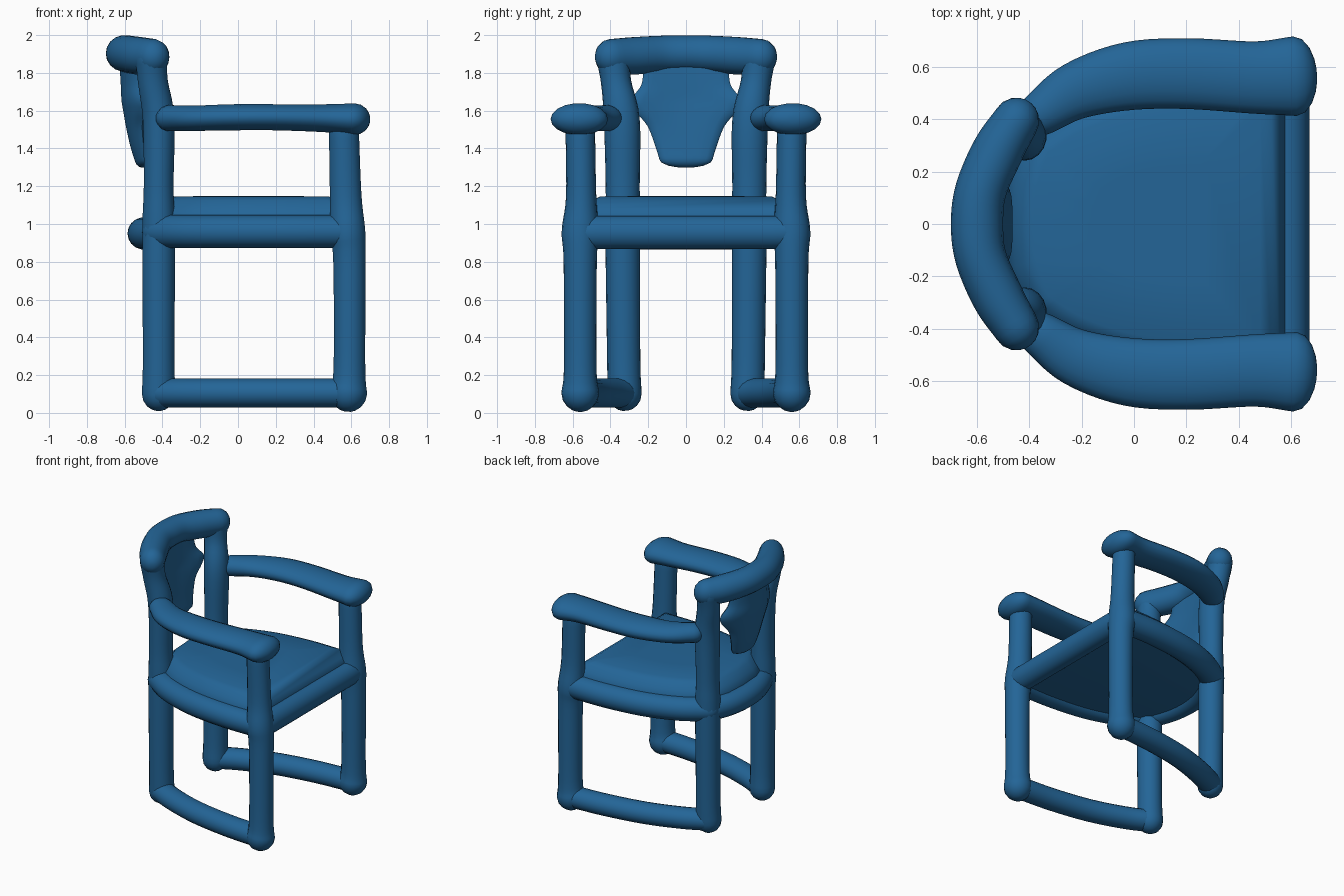
import bpy, bmesh, math
from mathutils import Vector

if "Cube" in bpy.data.objects:
    bpy.data.objects.remove(bpy.data.objects["Cube"], do_unlink=True)

blue = bpy.data.materials.new("blue")
blue.use_nodes = True
blue.diffuse_color = (0.017, 0.13, 0.31, 1)
blue.node_tree.nodes["Principled BSDF"].inputs["Base Color"].default_value = blue.diffuse_color

X, Z = Vector((1, 0, 0)), Vector((0, 0, 1))
SIDES = 18


def finish(name, bm):
    bmesh.ops.recalc_face_normals(bm, faces=bm.faces)
    mesh = bpy.data.meshes.new(name)
    bm.to_mesh(mesh)
    bm.free()
    mesh.materials.append(blue)
    mesh.shade_smooth()
    mesh.set_sharp_from_angle(angle=math.radians(45))
    obj = bpy.data.objects.new(name, mesh)
    bpy.context.collection.objects.link(obj)


def spline(knots, steps=5):
    """Smooth path through knots; position and radii are blended together."""
    k = [Vector(p) for p in knots]
    k = [k[0] * 2 - k[1]] + k + [k[-1] * 2 - k[-2]]
    out = []
    for a, b, c, d in zip(k, k[1:], k[2:], k[3:]):
        for i in range(steps):
            t = i / steps
            out.append((b * 2 + (c - a) * t + (a * 2 - b * 5 + c * 4 - d) * t * t
                        + (b * 3 - a - c * 3 + d) * t ** 3) / 2)
    return out + [k[-2]]


def loft(bm, rings):
    loops = [[bm.verts.new(p) for p in ring] for ring in rings]
    for lo, hi in zip(loops, loops[1:]):
        n = len(lo)
        for i in range(n):
            bm.faces.new((lo[i], lo[(i + 1) % n], hi[(i + 1) % n], hi[i]))
    bm.faces.new(loops[0])
    bm.faces.new(loops[-1])


def sweep(name, knots, ref=Z, bend=0):
    """Rounded bar along knots (x, y, z, width radius, depth radius)."""
    path = spline(knots)
    stations = []
    for i, p in enumerate(path):
        pos = Vector(p[:3])
        tan = (Vector(path[min(i + 1, len(path) - 1)][:3])
               - Vector(path[max(i - 1, 0)][:3])).normalized()
        stations.append((pos, tan, p[3], p[4], 1))

    # domed ends
    def cap(st, sign):
        pos, tan, a, b, _ = st
        return [(pos + tan * sign * min(a, b) * math.sin(t), tan, a, b, math.cos(t))
                for t in (0.4, 0.8, 1.15, 1.4)]
    stations = cap(stations[0], -1)[::-1] + stations + cap(stations[-1], 1)
    rings = []
    for pos, tan, a, b, s in stations:
        side = tan.cross(ref).normalized()
        up = side.cross(tan)
        ring = []
        for j in range(SIDES):
            t = math.tau * j / SIDES
            p = pos + side * a * s * math.cos(t) + up * b * s * math.sin(t)
            p.x += bend * p.y ** 2
            ring.append(p)
        rings.append(ring)
    bm = bmesh.new()
    loft(bm, rings)
    finish(name, bm)


# Side curves of the seat and of the floor rails, from left to right
SEAT_BOW = [(0.58, 0.56), (0.3, 0.56), (0, 0.525), (-0.25, 0.445), (-0.42, 0.34)]
FLOOR_BOW = [(0.58, 0.56), (0.3, 0.54), (0, 0.49), (-0.25, 0.41), (-0.42, 0.33)]

for place, s in (("front", -1), ("rear", 1)):
    # Tall bar on the left carries the armrest
    sweep(f"{place}_left_leg", [
        (0.585, s * 0.56, 0.105, 0.1, 0.1), (0.59, s * 0.56, 0.25, 0.086, 0.085),
        (0.59, s * 0.56, 0.8, 0.088, 0.087), (0.58, s * 0.56, 0.96, 0.098, 0.095),
        (0.57, s * 0.555, 1.15, 0.08, 0.085), (0.56, s * 0.56, 1.52, 0.078, 0.08)], X)
    # Tall bar on the right carries the back
    sweep(f"{place}_right_leg", [
        (-0.42, s * 0.325, 0.1, 0.09, 0.09), (-0.42, s * 0.33, 0.3, 0.088, 0.085),
        (-0.42, s * 0.335, 0.95, 0.092, 0.088), (-0.42, s * 0.335, 1.2, 0.09, 0.08),
        (-0.42, s * 0.34, 1.55, 0.095, 0.085), (-0.45, s * 0.37, 1.75, 0.08, 0.08),
        (-0.46, s * 0.385, 1.88, 0.09, 0.085)], X)
    # Rails between the feet and along the seat
    sweep(f"{place}_floor_rail", [(x, s * y, 0.105, 0.083, 0.077) for x, y in FLOOR_BOW])
    sweep(f"{place}_seat_rail", [(x, s * y, 0.96, 0.09, 0.088) for x, y in SEAT_BOW])
    # Broad flat armrest
    sweep(f"{place}_armrest", [
        (0.615, s * 0.565, 1.555, 0.152, 0.085), (0.46, s * 0.56, 1.56, 0.138, 0.075),
        (0.2, s * 0.575, 1.565, 0.135, 0.07), (-0.02, s * 0.565, 1.565, 0.13, 0.07),
        (-0.22, s * 0.51, 1.56, 0.11, 0.068), (-0.36, s * 0.42, 1.56, 0.085, 0.07)])

# Cross rails of the seat
sweep("left_seat_rail", [(0.585, y, 0.955, 0.085, 0.09) for y in (-0.56, 0, 0.56)])
sweep("right_seat_rail", [(-0.5 + 0.75 * y * y, y, 0.95, 0.085, 0.085)
                          for y in (-0.34, -0.17, 0, 0.17, 0.34)])

# Raised seat pad
half = spline([(x, y, 0) for x, y in SEAT_BOW])
outline = [(p.x, p.y) for p in half] + [(-0.48, 0.17), (-0.49, 0), (-0.48, -0.17)]
outline += [(p.x, -p.y) for p in reversed(half)]
levels = ((0.9, 0.9), (0.97, 0.905), (1, 1.04), (0.95, 1.08),
          (0.89, 1.125), (0.81, 1.145), (0.4, 1.148))
pad = bmesh.new()
loft(pad, [[Vector((0.07 + (x - 0.07) * k, y * k, z)) for x, y in outline] for k, z in levels])
finish("seat_pad", pad)

# Curved crest rail
sweep("crest_rail", [
    (-0.45, -0.395, 1.885, 0.088, 0.095), (-0.52, -0.28, 1.89, 0.098, 0.1),
    (-0.585, -0.13, 1.9, 0.098, 0.098), (-0.6, 0, 1.903, 0.1, 0.097),
    (-0.585, 0.13, 1.9, 0.098, 0.098), (-0.52, 0.28, 1.89, 0.098, 0.1),
    (-0.45, 0.395, 1.885, 0.088, 0.095)])

# Vase-shaped back splat, bent to follow the crest
sweep("back_splat", [
    (-0.505, 0, 1.34, 0.14, 0.042), (-0.525, 0, 1.42, 0.165, 0.047),
    (-0.545, 0, 1.52, 0.205, 0.05), (-0.56, 0, 1.6, 0.27, 0.05),
    (-0.57, 0, 1.66, 0.29, 0.05), (-0.575, 0, 1.74, 0.235, 0.048),
    (-0.585, 0, 1.86, 0.225, 0.045)], X, bend=0.9)
